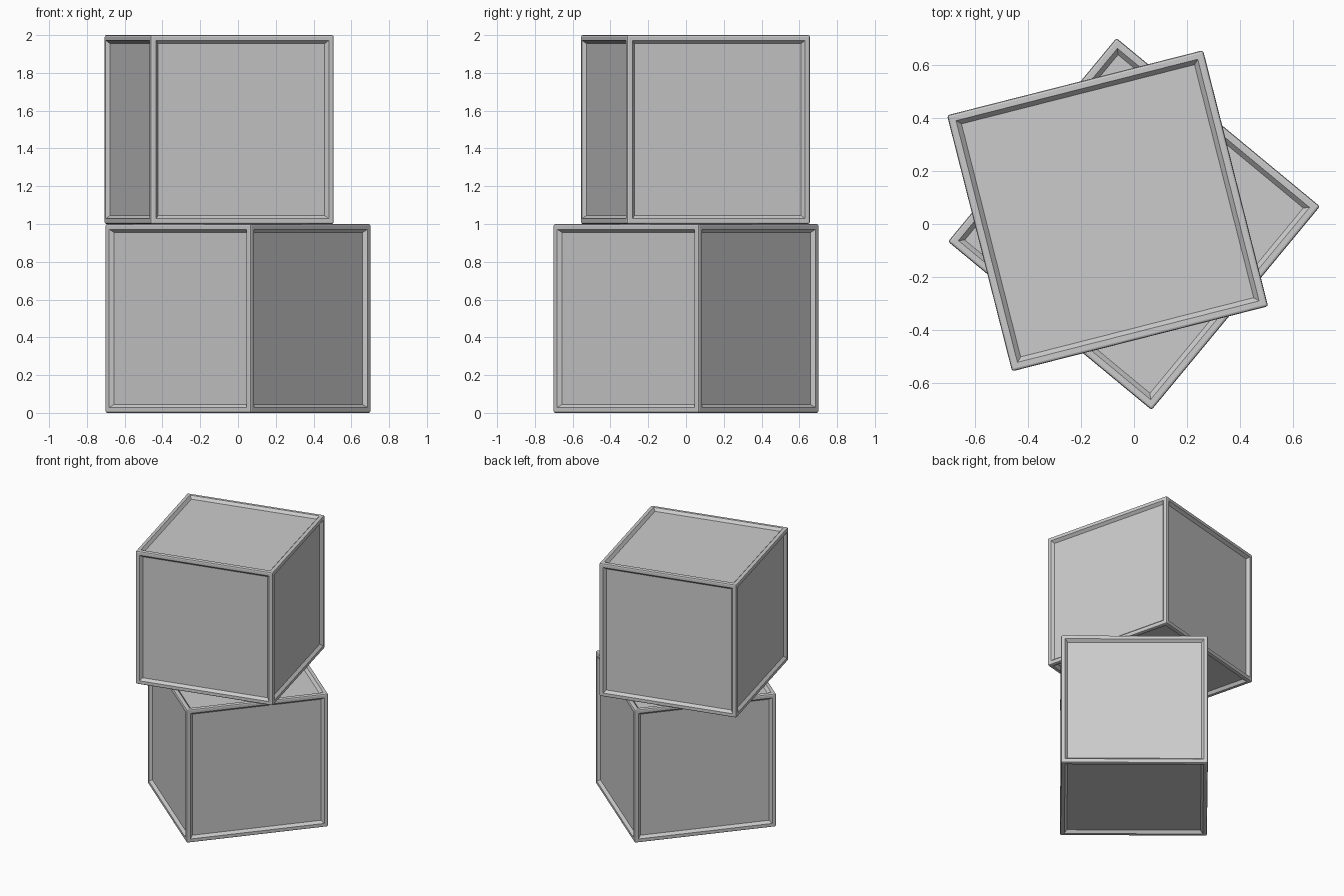
import bpy, bmesh
from math import radians
from mathutils import Matrix

default = bpy.data.objects.get("Cube")
if default:
    bpy.data.objects.remove(default, do_unlink=True)

grey = bpy.data.materials.new("plain grey")
grey.use_nodes = True
colour = (0.6, 0.6, 0.6, 1)
grey.diffuse_color = colour
grey.node_tree.nodes["Principled BSDF"].inputs["Base Color"].default_value = colour

CHAMFER, RIM, SLOPE, DEPTH = 0.009, 0.028, 0.017, 0.02


def framed_box(name, x, y, z, turn):
    """Unit box with softened edges and a sunken panel on every side."""
    bm = bmesh.new()
    bmesh.ops.create_cube(bm, size=1)
    # Softened outer edges
    bmesh.ops.bevel(bm, geom=bm.edges[:], offset=CHAMFER, segments=2,
                    profile=0.5, affect='EDGES')
    # Flat rim, then a sloping step down to the panel
    panels = [f for f in bm.faces if f.calc_area() > 0.5]
    bmesh.ops.inset_individual(bm, faces=panels, thickness=RIM - CHAMFER,
                               use_even_offset=True)
    bmesh.ops.inset_individual(bm, faces=panels, thickness=SLOPE,
                               depth=-DEPTH, use_even_offset=True)
    mesh = bpy.data.meshes.new(name)
    bm.to_mesh(mesh)
    bm.free()
    mesh.materials.append(grey)
    box = bpy.data.objects.new(name, mesh)
    box.matrix_world = (Matrix.Translation((x, y, z))
                        @ Matrix.Rotation(radians(turn), 4, 'Z'))
    bpy.context.collection.objects.link(box)


framed_box("lower_box", 0, 0, 0.5, -39.6)
framed_box("upper_box", -0.1, 0.05, 1.5, 14.25)
